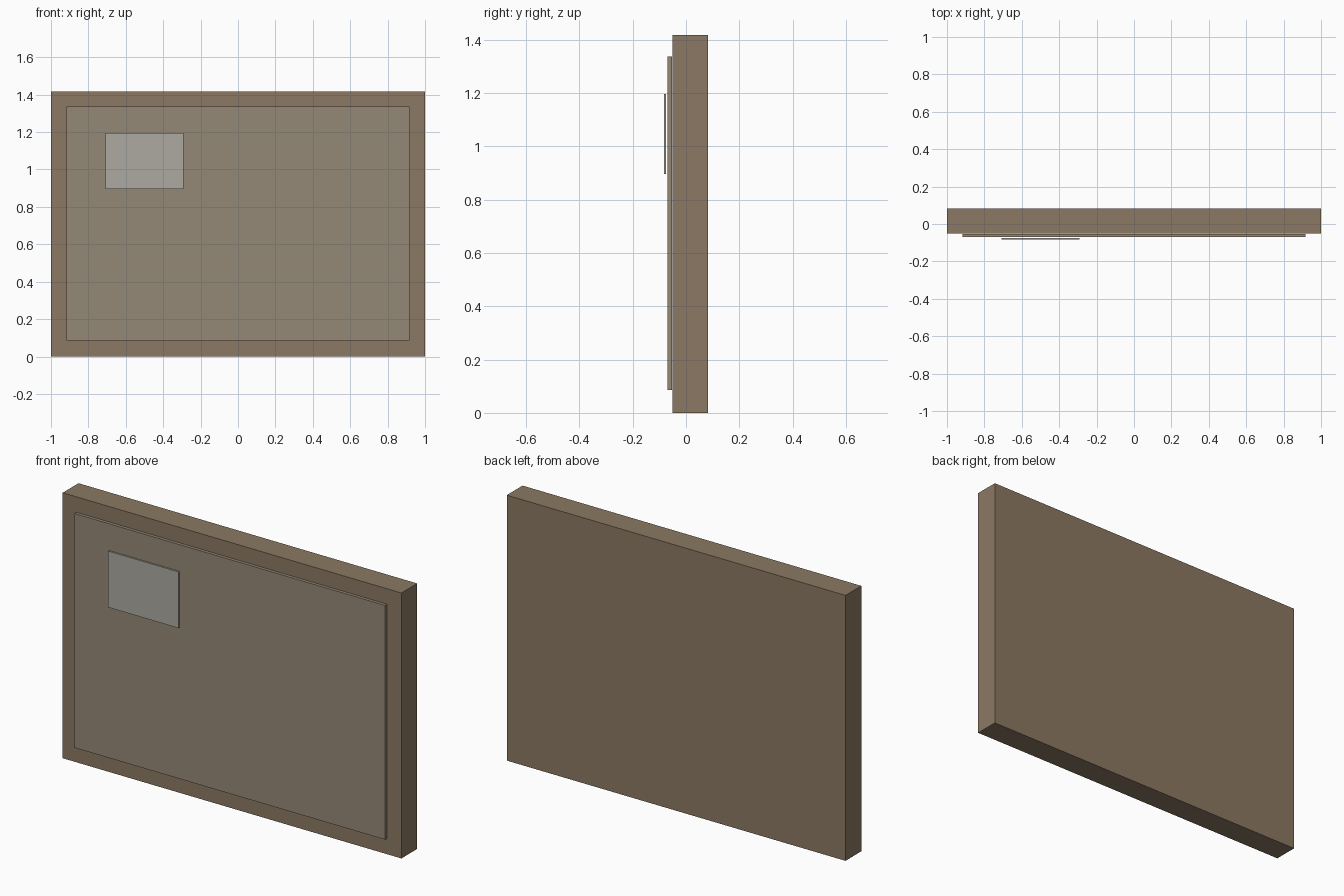
import bpy

if "Cube" in bpy.data.objects:
    bpy.data.objects.remove(bpy.data.objects["Cube"])


def material(name, rgb):
    m = bpy.data.materials.new(name)
    m.diffuse_color = (*rgb, 1)
    m.use_nodes = True
    m.node_tree.nodes["Principled BSDF"].inputs["Base Color"].default_value = m.diffuse_color
    return m


def slab(name, x, y, z, mat):
    """Box spanning the given (min, max) ranges."""
    spans = (x, y, z)
    bpy.ops.mesh.primitive_cube_add(size=1, location=[(a + b) / 2 for a, b in spans])
    ob = bpy.context.object
    ob.name = name
    ob.scale = [b - a for a, b in spans]
    bpy.ops.object.transform_apply(location=False, rotation=False, scale=True)
    ob.data.materials.append(mat)
    return ob


wood = material("wood", (0.26, 0.19, 0.125))
board = material("board", (0.30, 0.25, 0.18))
paper = material("paper", (0.42, 0.40, 0.36))

# Thick backing whose rim reads as the frame
slab("frame", (-1, 1), (-0.05, 0.0833), (0, 1.4167), wood)
# Thin panel floating just in front
slab("panel", (-0.9167, 0.9167), (-0.07, -0.0533), (0.086, 1.336), board)
# Small note in front of the panel
slab("note", (-0.7083, -0.2917), (-0.0833, -0.075), (0.896, 1.196), paper)
